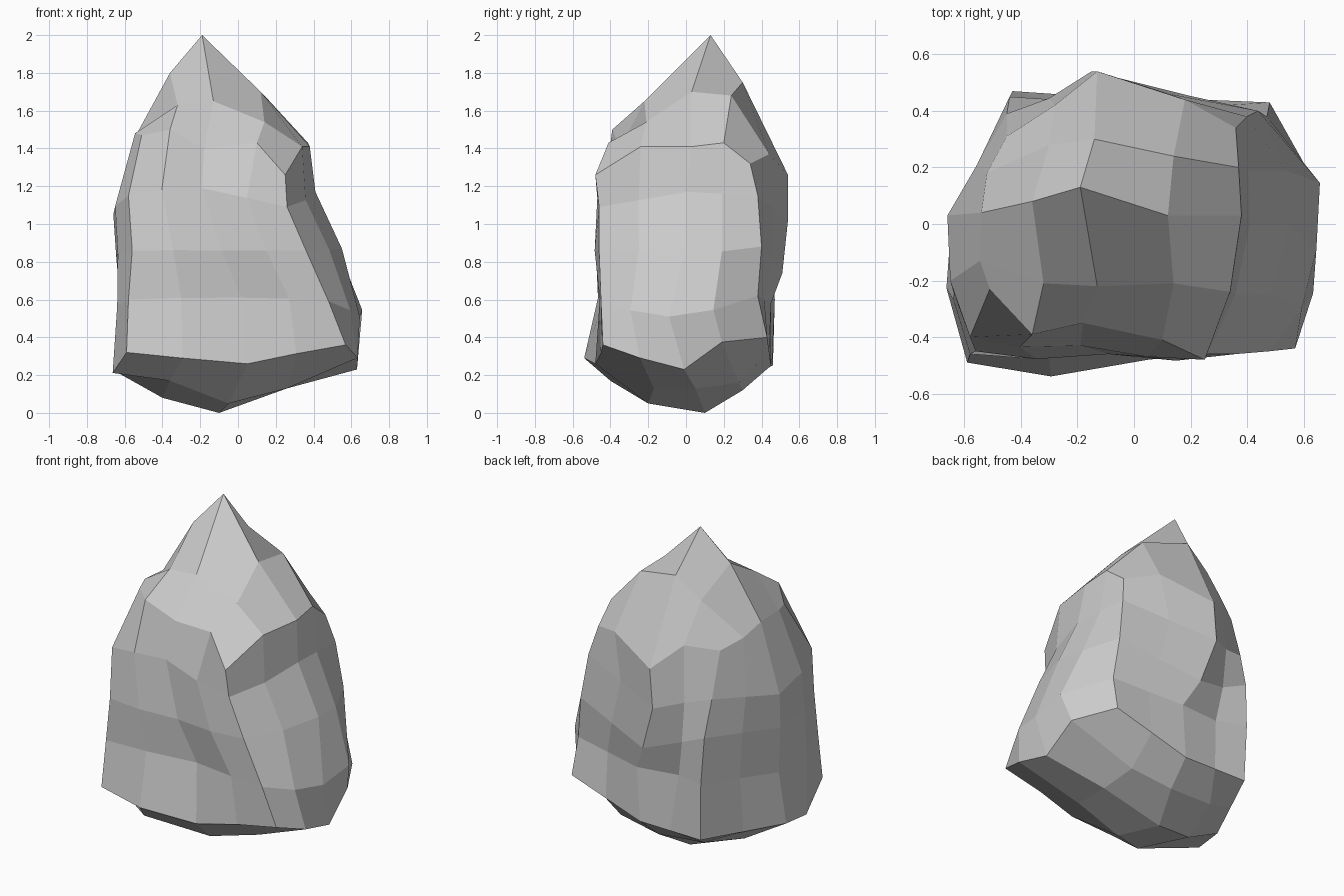
import bpy, bmesh
from mathutils import Vector

# Key outline per level: front-left, front, front-right, right, back-right, back, back-left, left
LEVELS = [
    [(-.59, -.49, .32), (.05, -.48, .26), (.57, -.44, .36), (.63, -.01, .23),
     (.48, .43, .40), (0, .45, .25), (-.42, .46, .25), (-.65, -.05, .22)],
    [(-.58, -.46, .60), (.02, -.43, .61), (.48, -.45, .59), (.645, -.09, .51),
     (.47, .38, .62), (.02, .45, .58), (-.43, .47, .60), (-.62, -.02, .54)],
    [(-.56, -.45, .86), (-.09, -.46, .86), (.36, -.46, .86), (.55, 0, .87),
     (.44, .40, .88), (-.06, .51, .74), (-.44, .45, .88), (-.645, 0, .83)],
    [(-.58, -.40, 1.15), (-.19, -.43, 1.19), (.26, -.46, 1.09), (.41, 0, 1.17),
     (.40, .38, 1.15), (-.15, .54, 1.02), (-.45, .39, 1.10), (-.66, .03, 1.05)],
]
# Dents and bumps on single points: (level, point) -> offset
DENTS = {(0, 1): (0, -.03, 0), (0, 3): (-.03, .03, 0), (0, 7): (.06, -.02, .06),
         (0, 15): (0, .07, -.06), (1, 7): (.10, 0, -.02), (2, 7): (.04, -.01, -.02),
         (1, 11): (-.04, -.04, 0), (2, 11): (-.03, -.04, 0), (3, 11): (0, -.02, 0)}
# Shoulder under the peak, same order but two points per key
SHOULDER = [
    (-.51, -.23, 1.47), (-.36, -.39, 1.50), (-.18, -.35, 1.40), (.10, -.41, 1.43),
    (.25, -.48, 1.26), (.34, -.24, 1.41), (.38, .03, 1.41), (.37, .20, 1.43),
    (.36, .34, 1.32), (.18, .44, 1.37), (-.13, .54, 1.26), (-.28, .42, 1.40),
    (-.45, .31, 1.37), (-.52, .18, 1.42), (-.54, .04, 1.47), (-.545, -.13, 1.48)]
# Inner rings around the peak and the foot
CROWN = [(-.32, -.21, 1.63), (-.13, -.22, 1.65), (.14, -.21, 1.54), (.12, .03, 1.70),
         (.14, .24, 1.68), (-.14, .30, 1.75), (-.30, .28, 1.63), (-.36, .08, 1.80)]
SOLE = [(-.36, -.40, .17), (-.05, -.20, .05), (.26, -.17, .13), (.26, .05, .13),
        (.25, .28, .16), (-.02, .30, .12), (-.32, .28, .14), (-.40, .0, .08)]
TIP, APEX = (-.1, .1, 0), (-.19, .13, 2)


def refine(level, keys):
    """Add a midpoint between neighbouring keys: bulged at the front, flat at the back."""
    p = [Vector(k) for k in keys]
    out = []
    for i in range(len(p)):
        a, b, c, d = (p[(i + k) % len(p)] for k in (-1, 0, 1, 2))
        mid = (b + c) / 2
        if mid.y < 0:
            mid += (b + c - a - d) / 20
        out += [b, mid + Vector(DENTS.get((level, 2 * i + 1), (0, 0, 0)))]
    return out


bm = bmesh.new()


def cap(outer, inner_pts, centre):
    """Close a 16-point ring with a square grid of quads."""
    inner = [bm.verts.new(p) for p in inner_pts]
    c = bm.verts.new(centre)
    for k in range(0, 8, 2):
        m, q = 2 * k, (k + 2) % 8
        bm.faces.new((outer[m - 1], outer[m], outer[m + 1], inner[k]))
        bm.faces.new((outer[m + 1], outer[m + 2], inner[k + 1], inner[k]))
        bm.faces.new((outer[m + 2], outer[m + 3], inner[q], inner[k + 1]))
        bm.faces.new((inner[k - 1], inner[k], inner[k + 1], c))


# Boulder sides, then peak and underside
rings = [refine(n, level) for n, level in enumerate(LEVELS)] + [SHOULDER]
loops = [[bm.verts.new(p) for p in ring] for ring in rings]
for lo, hi in zip(loops, loops[1:]):
    for i in range(16):
        j = (i + 1) % 16
        bm.faces.new((lo[i], lo[j], hi[j], hi[i]))
cap(loops[-1], CROWN, APEX)
cap(loops[0], SOLE, TIP)
bmesh.ops.recalc_face_normals(bm, faces=bm.faces)

mesh = bpy.data.meshes.new("boulder")
bm.to_mesh(mesh)
bm.free()
rock = bpy.data.objects.new("boulder", mesh)
bpy.context.collection.objects.link(rock)
